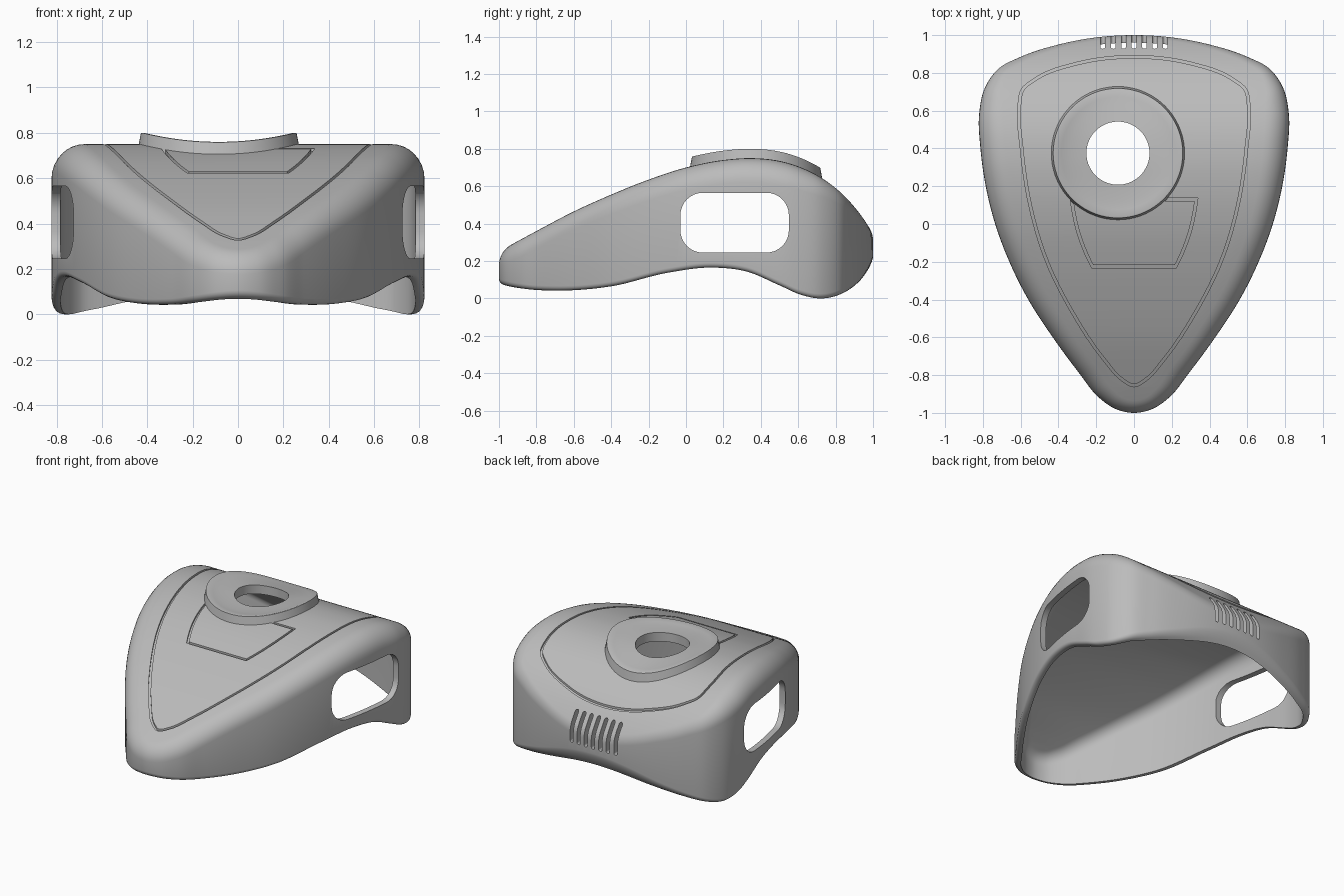
import bpy, bmesh
from math import sin, cos, pi, sqrt, atan2, hypot
from mathutils import Vector

if "Cube" in bpy.data.objects:
    bpy.data.objects.remove(bpy.data.objects["Cube"])

grey = bpy.data.materials.new("plain_grey")
grey.use_nodes = True
grey.diffuse_color = (0.5, 0.5, 0.5, 1)
grey.node_tree.nodes["Principled BSDF"].inputs["Base Color"].default_value = (0.5, 0.5, 0.5, 1)


# Curve helpers: smooth path through points (first and last are guides only)
def spline(pts, n):
    p = [Vector(q) for q in pts]
    t = [(b - a).length for a, b in zip(p, p[1:])]

    def tangent(i):
        a, b = t[i - 1], t[i]
        return ((p[i] - p[i - 1]) / a * b + (p[i + 1] - p[i]) / b * a) / (a + b)
    out = []
    for i in range(1, len(p) - 2):
        m0, m1 = tangent(i) * t[i], tangent(i + 1) * t[i]
        for k in range(n):
            u = k / n
            out.append(p[i] * (2*u**3 - 3*u*u + 1) + m0 * (u**3 - 2*u*u + u)
                       + p[i + 1] * (3*u*u - 2*u**3) + m1 * (u**3 - u*u))
    return out + [p[-2]]


def half_path(pts, n):
    flip = lambda q: (-q[0], q[1])
    return spline([flip(pts[1])] + pts + [flip(pts[-2])], n)


def height(pts):
    line = spline(pts, 20)

    def f(y):
        i = next((k for k in range(1, len(line)) if line[k].x >= y), len(line) - 1)
        a, b = line[i - 1], line[i]
        return a.y + (b.y - a.y) * (y - a.x) / (b.x - a.x)
    return f


top = height([(-1.3, .07), (-1.1, .19), (-1, .25), (-.8, .36), (-.6, .465), (-.4, .555), (-.2, .635),
              (0, .7), (.2, .74), (.35, .75), (.5, .735), (.65, .685), (.8, .59), (.92, .465),
              (1, .345), (1.1, .15), (1.2, -.05)])
bottom = height([(-1.2, .16), (-1.05, .1), (-1, .08), (-.85, .05), (-.7, .042), (-.4, .065), (-.1, .137),
                 (.13, .165), (.32, .145), (.5, .07), (.62, .018), (.72, 0), (.82, .02), (.92, .085),
                 (1, .2), (1.05, .3), (1.1, .4)])


def make(name, verts, faces):
    me = bpy.data.meshes.new(name)
    me.from_pydata([tuple(v) for v in verts], [], faces)
    bm = bmesh.new()
    bm.from_mesh(me)
    bmesh.ops.remove_doubles(bm, verts=bm.verts, dist=1e-5)
    bmesh.ops.recalc_face_normals(bm, faces=bm.faces)
    bm.to_mesh(me)
    bm.free()
    me.materials.append(grey)
    ob = bpy.data.objects.new(name, me)
    bpy.context.collection.objects.link(ob)
    return ob


# Shell: a wall section swept round the plan outline, with ruled caps across
RADIUS, WALL, LIP, STEPS = .13, .04, .025, 8
plan = half_path([(0, -1), (.1, -.978), (.19, -.915), (.29, -.79), (.43, -.6), (.56, -.4), (.66, -.2),
                  (.735, 0), (.785, .2), (.813, .4), (.82, .58), (.79, .72), (.72, .82), (.6, .885),
                  (.4, .95), (.2, .988), (0, 1)], 8)


def section(i):
    a, b = plan[max(i - 1, 0)], plan[min(i + 1, len(plan) - 1)]
    n = Vector((a.y - b.y, b.x - a.x)).normalized()
    if i in (0, len(plan) - 1):
        n = Vector((0, 1 if i == 0 else -1))
    p = plan[i]
    s = (top(p.y + .01) - top(p.y - .01)) / .02 * n.y
    at = lambda d: p + n * d
    pts = []

    def low(d, h):
        q = at(d)
        pts.append((max(q.x, 0), q.y, bottom(q.y) + h))

    def arc(r, order):
        end = atan2(1, -s)
        for k in order:
            ang = pi + (end - pi) * k / STEPS
            d = RADIUS + r * cos(ang)
            z = RADIUS * (s - sqrt(1 + s * s)) + r * sin(ang)
            q = at(d)
            pts.append((max(q.x, 0), q.y, top(q.y) + z - s * d))
    arc(RADIUS - WALL, range(STEPS, -1, -1))
    low(WALL, 0)
    for k in range(5):
        ang = pi / 2 * k / 4
        low(LIP * (1 - sin(ang)), LIP * (1 - cos(ang)))
    arc(RADIUS, range(STEPS + 1))
    return pts


rows = [section(i) for i in range(len(plan))]
m = len(rows[0])
verts, faces = [], []
for side in (1, -1):
    base = len(verts)
    verts += [(side * x, y, z) for r in rows for x, y, z in r]
    for i in range(len(rows) - 1):
        for j in range(m - 1):
            a = base + i * m + j
            faces.append((a, a + 1, a + m + 1, a + m))
half = len(rows) * m
for i in range(len(rows) - 1):
    for j in (0, m - 1):
        a = i * m + j
        if i == 0:
            faces.append((a, a + m, a + m + half))
        elif i == len(rows) - 2:
            faces.append((a, a + m, a + half))
        else:
            faces.append((a, a + m, a + m + half, a + half))
shell = make("shell", verts, faces)


# Cutter helpers
def rounded(cx, cy, w, h, r, n=8):
    return [(cx + sx * (w / 2 - r) + r * cos(q * pi / 2 + pi / 2 * k / n),
             cy + sy * (h / 2 - r) + r * sin(q * pi / 2 + pi / 2 * k / n))
            for q, (sx, sy) in enumerate(((1, 1), (-1, 1), (-1, -1), (1, -1))) for k in range(n + 1)]


def prism(name, outline, place, lo, hi):
    n = len(outline)
    v = [place(a, b, c) for c in (lo, hi) for a, b in outline]
    f = [(i, (i + 1) % n, n + (i + 1) % n, n + i) for i in range(n)]
    return make(name, v, f + [tuple(range(n)), tuple(range(n, 2 * n))])


def groove(name, loop, width=.014, depth=.014):
    n, v, f = len(loop), [], []
    for i, p in enumerate(loop):
        e1, e2 = (p - loop[i - 1]).normalized(), (loop[(i + 1) % n] - p).normalized()
        n1, n2 = Vector((-e1.y, e1.x)), Vector((-e2.y, e2.x))
        off = (n1 + n2) / (1 + n1.dot(n2)) * width / 2
        a, b = p + off, p - off
        v += [(q.x, q.y, top(q.y) + h) for q, h in ((a, -depth), (b, -depth), (b, .05), (a, .05))]
        for k in range(4):
            j = (i + 1) % n
            f.append((4 * i + k, 4 * i + (k + 1) % 4, 4 * j + (k + 1) % 4, 4 * j + k))
    return make(name, v, f)


def mirrored(path):
    return path + [Vector((-q.x, q.y)) for q in reversed(path[1:-1])]


# Top panel line, hatch line, side windows, rear vents and the opening
panel = mirrored(half_path([(0, -.855), (.06, -.825), (.16, -.715), (.33, -.46), (.46, -.2), (.55, .1),
                            (.595, .4), (.608, .62), (.59, .71), (.52, .768), (.3, .85), (0, .885)], 6))
edge = spline([(.1, -.4), (.22, -.225), (.29, -.06), (.33, .13), (.34, .3)], 5)
hatch = edge + [Vector((-q.x, q.y)) for q in reversed(edge)]
CX, CY = -.085, .375
cutters = [
    groove("panel_cut", panel),
    groove("hatch_cut", hatch),
    prism("window_cut", rounded(.26, .405, .58, .32, .12), lambda a, b, c: (c, a, b), -1, 1),
    prism("opening_cut", rounded(CX, CY, .4, .4, .2, 12), lambda a, b, c: (a, b, c), .5, 1),
]
for k in range(-3, 4):
    cutters.append(prism("vent_cut", rounded(k * .055, .355, .025, .2, .0124, 4),
                         lambda a, b, c: (a, c, b), .82, 1.1))
for c in cutters:
    c.hide_render = True
    mod = shell.modifiers.new(c.name, 'BOOLEAN')
    mod.operation, mod.solver, mod.object = 'DIFFERENCE', 'EXACT', c
deps = bpy.context.evaluated_depsgraph_get()
done = bpy.data.meshes.new_from_object(shell.evaluated_get(deps))
shell.modifiers.clear()
shell.data = done
for c in cutters:
    bpy.data.objects.remove(c)

# Dished collar that follows the curve of the top
profile = [(.357, -.02), (.343, .05), (.335, .05), (.3, .036), (.26, .025), (.21, .015), (.167, .01), (.167, -.05)]
n, k = 72, len(profile)
verts = []
for i in range(n):
    for r, h in profile:
        y = CY + r * sin(2 * pi * i / n)
        verts.append((CX + r * cos(2 * pi * i / n), y, top(y) + h))
faces = [(i * k + j, i * k + (j + 1) % k, (i + 1) % n * k + (j + 1) % k, (i + 1) % n * k + j)
         for i in range(n) for j in range(k)]
collar = make("collar", verts, faces)

# Smooth shading with crisp edges
bpy.ops.object.select_all(action='DESELECT')
for ob in (shell, collar):
    ob.select_set(True)
bpy.context.view_layer.objects.active = shell
bpy.ops.object.shade_smooth_by_angle(angle=pi / 6)
